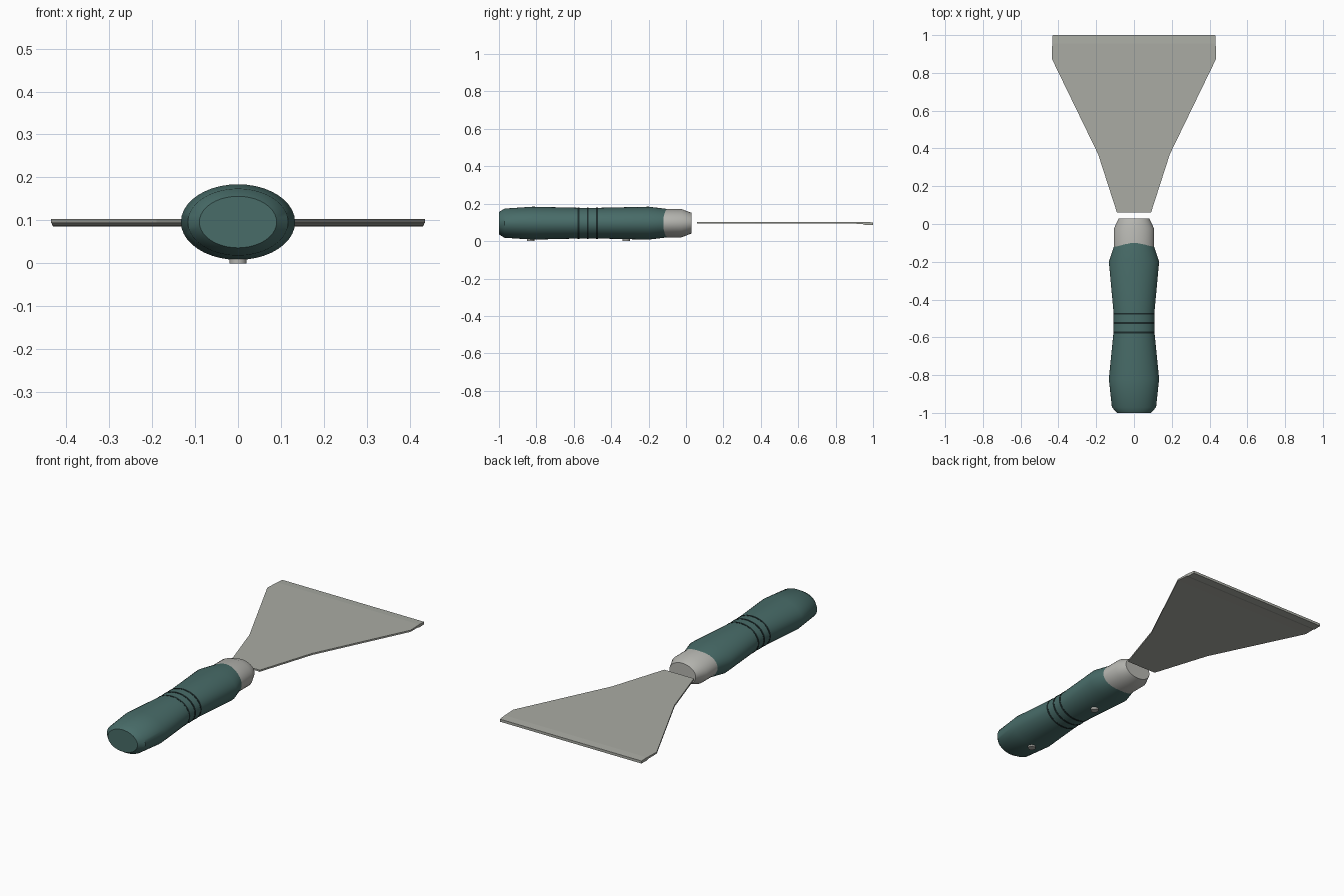
import bpy, bmesh, math

if "Cube" in bpy.data.objects:
    bpy.data.objects.remove(bpy.data.objects["Cube"])

CZ = 0.096  # height of the tool's axis


def material(name, rgb):
    m = bpy.data.materials.new(name)
    m.diffuse_color = (*rgb, 1)
    m.use_nodes = True
    m.node_tree.nodes["Principled BSDF"].inputs["Base Color"].default_value = m.diffuse_color
    return m


teal = material("teal grip", (0.065, 0.15, 0.14))
steel = material("blade steel", (0.40, 0.41, 0.37))
collar_metal = material("collar metal", (0.47, 0.47, 0.44))
dark = material("dark groove", (0.012, 0.025, 0.025))


def finish(name, bm, mat, smooth=None):
    bmesh.ops.recalc_face_normals(bm, faces=bm.faces)
    me = bpy.data.meshes.new(name)
    bm.to_mesh(me)
    bm.free()
    me.materials.append(mat)
    ob = bpy.data.objects.new(name, me)
    bpy.context.collection.objects.link(ob)
    if smooth:
        bpy.ops.object.select_all(action='DESELECT')
        ob.select_set(True)
        bpy.context.view_layer.objects.active = ob
        bpy.ops.object.shade_smooth_by_angle(angle=math.radians(smooth))
    return ob


def loft(name, stations, mat, n=40):
    """Elliptical sections (y, half width, half height) skinned along y."""
    bm = bmesh.new()
    rings = []
    for y, w, h in stations:
        rings.append([bm.verts.new((w * math.cos(2 * math.pi * i / n), y,
                                    CZ + h * math.sin(2 * math.pi * i / n)))
                      for i in range(n)])
    for a, b in zip(rings, rings[1:]):
        for i in range(n):
            j = (i + 1) % n
            bm.faces.new((a[i], a[j], b[j], b[i]))
    bm.faces.new(rings[0])
    bm.faces.new(rings[-1])
    return finish(name, bm, mat, 35)


# Grip with a waist and two swells
loft("handle", [(-1.0, 0.09, 0.06), (-0.97, 0.117, 0.078), (-0.82, 0.133, 0.088),
                (-0.57, 0.108, 0.082), (-0.47, 0.108, 0.082), (-0.2, 0.133, 0.088),
                (-0.10, 0.100, 0.076)], teal)

# Metal collar at the front of the grip
loft("collar", [(-0.16, 0.107, 0.076), (-0.025, 0.107, 0.076),
                (0.03, 0.08, 0.055)], collar_metal)

# Dark bands around the waist
for k, y in enumerate((-0.575, -0.525, -0.475)):
    loft(f"grip_band_{k + 1}", [(y - 0.005, 0.1095, 0.0835),
                                (y + 0.005, 0.1095, 0.0835)], dark)

# Studs under the grip
for k, y in enumerate((-0.83, -0.32)):
    bm = bmesh.new()
    bmesh.ops.create_cone(bm, cap_ends=True, segments=20, radius1=0.02,
                          radius2=0.02, depth=0.03)
    bmesh.ops.translate(bm, verts=bm.verts, vec=(0, y, 0.015))
    finish(f"stud_{k + 1}", bm, collar_metal, 35)

# Flared blade: (y, half width, bottom z), thicker lip at the working edge
bm = bmesh.new()
rings = []
for y, w, zb in [(0.06, 0.09, 0.094), (0.37, 0.19, 0.094), (0.875, 0.435, 0.094),
                 (0.94, 0.433, 0.092), (0.955, 0.432, 0.087), (1.0, 0.43, 0.086)]:
    zt = 0.103 if y < 0.97 else 0.100
    rings.append([bm.verts.new(c) for c in
                  ((-w, y, zb), (w, y, zb), (w, y, zt), (-w, y, zt))])
for a, b in zip(rings, rings[1:]):
    for i in range(4):
        j = (i + 1) % 4
        bm.faces.new((a[i], a[j], b[j], b[i]))
bm.faces.new(rings[0])
bm.faces.new(rings[-1])
finish("blade", bm, steel)
